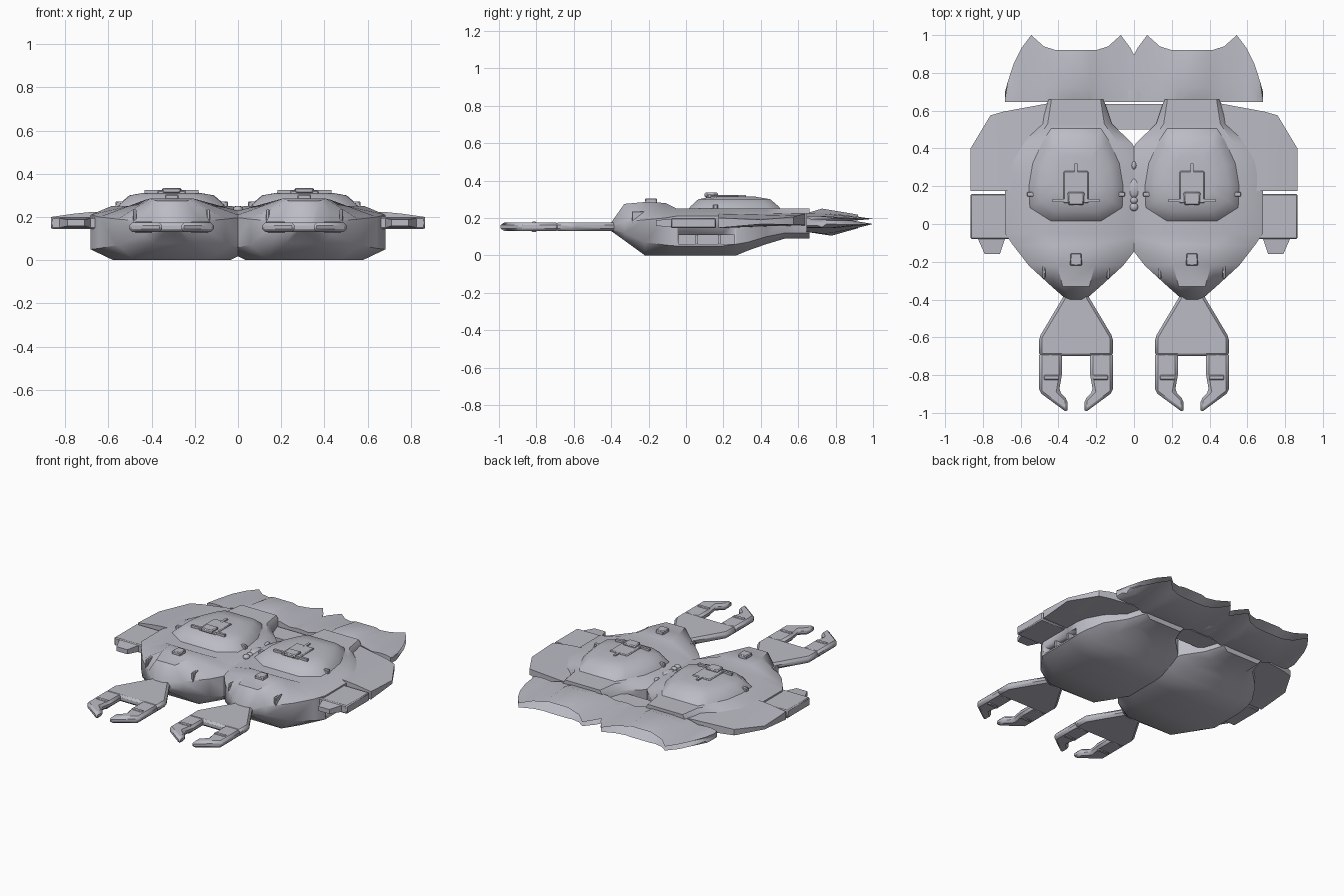
import bpy
import bmesh
from math import radians
from mathutils import Matrix

CX = .307  # centreline of one hull; everything is mirrored across x = 0

if "Cube" in bpy.data.objects:
    bpy.data.objects.remove(bpy.data.objects["Cube"])

hull_grey = bpy.data.materials.new("hull_grey")
hull_grey.use_nodes = True
colour = (.5, .5, .56, 1)
hull_grey.diffuse_color = colour
hull_grey.node_tree.nodes["Principled BSDF"].inputs["Base Color"].default_value = colour


def finish(name, bm, angle=35, bevel=0, cutter=None, mirror=True):
    """Turn a bmesh into a smooth-shaded, mirrored object."""
    bmesh.ops.recalc_face_normals(bm, faces=bm.faces)
    mesh = bpy.data.meshes.new(name)
    bm.to_mesh(mesh)
    bm.free()
    mesh.materials.append(hull_grey)
    obj = bpy.data.objects.new(name, mesh)
    bpy.context.collection.objects.link(obj)
    bpy.ops.object.select_all(action='DESELECT')
    obj.select_set(True)
    bpy.context.view_layer.objects.active = obj
    bpy.ops.object.shade_smooth_by_angle(angle=radians(angle))
    if cutter:
        mod = obj.modifiers.new("cut", 'BOOLEAN')
        mod.operation = 'DIFFERENCE'
        mod.solver = 'EXACT'
        mod.object = cutter
    if bevel:
        mod = obj.modifiers.new("bevel", 'BEVEL')
        mod.width = bevel
        mod.segments = 1
    if mirror:
        mod = obj.modifiers.new("mirror", 'MIRROR')
        mod.use_mirror_merge = False
    return obj


def loft(name, rings, **options):
    """Skin a series of equal-length closed rings and cap the ends."""
    bm = bmesh.new()
    loops = [[bm.verts.new(p) for p in ring] for ring in rings]
    for a, b in zip(loops, loops[1:]):
        for i in range(len(a)):
            j = (i + 1) % len(a)
            bm.faces.new((a[i], a[j], b[j], b[i]))
    bm.faces.new(loops[0])
    bm.faces.new(loops[-1])
    return finish(name, bm, **options)


def section(y, half):
    """Symmetric cross-section at y from (offset, height) pairs."""
    right = [(CX + d, y, z) for d, z in half]
    left = [(CX - d, y, z) for d, z in reversed(half)]
    return right + left


def prism(name, outline, low, high, **options):
    """Upright prism, symmetric about the hull centreline."""
    pts = [(CX + d, y) for d, y in outline]
    pts += [(CX - d, y) for d, y in reversed(outline)]
    return loft(name, [[(x, y, z) for x, y in pts] for z in (low, high)], **options)


def box(name, x, y, z, **options):
    bm = bmesh.new()
    bmesh.ops.create_cube(bm, size=1)
    size = [b - a for a, b in (x, y, z)]
    mid = [(a + b) / 2 for a, b in (x, y, z)]
    bm.transform(Matrix.Translation(mid) @ Matrix.Diagonal((*size, 1)))
    return finish(name, bm, **options)


# Recess cutter for the side bays
bay_cutter = box("bay_cutter", (.63, .8), (-.04, .26), (.06, .11), mirror=False)
bay_cutter.hide_render = True
bay_cutter.display_type = 'WIRE'

# Main hull: y, keel width, keel z, wall width, wall foot z, wall top z, deck width, deck z
stations = [
    (-.4, .03, .13, .05, .14, .16, .03, .175),
    (-.33, .08, .08, .13, .12, .18, .07, .275),
    (-.22, .17, 0, .25, .07, .19, .1, .285),
    (-.11, .24, 0, .335, .055, .2, .12, .28),
    (-.05, .27, 0, .375, .05, .21, .2, .25),
    (.19, .27, 0, .375, .05, .21, .28, .25),
    (.27, .26, 0, .37, .06, .21, .28, .25),
    (.33, .24, .025, .355, .07, .21, .27, .25),
    (.43, .2, .06, .295, .1, .21, .22, .25),
    (.53, .13, .09, .19, .12, .21, .15, .25),
    (.66, .12, .09, .147, .12, .22, .13, .25),
]
loft("hull", [section(y, [(kw, kz), (ww, wf), (ww, wt), (dw, dz)])
              for y, kw, kz, ww, wf, wt, dw, dz in stations],
     angle=40, cutter=bay_cutter)
for y in (.05, .17):
    box("bay_divider", (.63, .675), (y, y + .015), (.06, .11))

# Upper dome: one plan outline shrinking towards its top
dome_plan = [(.13, .02), (.24, .09), (.245, .2), (.225, .32), (.17, .44), (.13, .5)]
rings = []
for scale, z in ((1.05, .24), (.98, .262), (.8, .3), (.45, .315)):
    half = [(d * scale, .25 + (y - .25) * scale) for d, y in dome_plan]
    rings.append([(CX + d, y, z) for d, y in half]
                 + [(CX - d, y, z) for d, y in reversed(half)])
loft("dome", rings, angle=45)

# Fittings on dome and nose
prism("turret_base", [(.065, .11), (.065, .28)], .3, .322, bevel=.005)
prism("turret_cap", [(.04, .1), (.045, .17)], .31, .335, bevel=.006)
prism("turret_crossbar", [(.125, .117), (.125, .133)], .308, .324)
prism("turret_barrel", [(.008, .26), (.008, .32)], .31, .323)
prism("nose_hatch", [(.032, -.22), (.028, -.155)], .27, .305, bevel=.005)
for side in (-1, 1):
    x = CX + side * .235
    box("dome_bracket", (x - .025, x + .025), (.145, .17), (.23, .272), bevel=.004)
    x = CX + side * .17
    box("nose_fin", (x - .008, x + .008), (-.29, -.22), (.17, .235), bevel=.004)

# Rear wings: x, front y, back y, bottom z, top z
wing = [(.42, .18, .645, .14, .235), (.69, .175, .595, .145, .222),
        (.76, .175, .575, .145, .215), (.865, .175, .4, .147, .2)]
loft("rear_wing", [[(x, f, lo), (x, b, lo + .02), (x, b, hi - .01), (x, f, hi)]
                   for x, f, b, lo, hi in wing])

# Front side pods with a nozzle at the front
box("side_pod", (.64, .865), (-.08, .16), (.145, .2), bevel=.006)
loft("pod_nozzle", [[(a, y, lo), (b, y, lo), (b, y, hi), (a, y, hi)]
                    for y, a, b, lo, hi in ((-.07, .68, .83, .15, .195),
                                            (-.16, .71, .79, .158, .188))])

# Plate tying the two hulls together at the stern
box("stern_bridge", (-.01, .2), (.5, .635), (.15, .19))

# Engine housings: offset, back y, bottom z, top z
engine = [(0, .92, .105, .25), (.075, .92, .105, .25), (.105, .92, .11, .23),
          (.17, .94, .12, .222), (.237, 1, .15, .205), (.29, .93, .145, .21),
          (.33, .85, .145, .21), (.362, .75, .15, .205), (.375, .67, .16, .2)]
front = .645


def engine_ring(d, back, lo, hi):
    crest = front + (back - front) * .3
    hollow = front + (back - front) * .7
    mid = .185
    return [(CX + d, front, max(lo, .125)), (CX + d, front, min(hi, .225)),
            (CX + d, crest, hi), (CX + d, back, mid + (hi - mid) * .5),
            (CX + d, hollow, mid), (CX + d, back, mid + (lo - mid) * .5),
            (CX + d, crest + .05, lo)]


loft("engine_housing",
     [engine_ring(-d, *rest) for d, *rest in reversed(engine[1:])]
     + [engine_ring(*row) for row in engine], angle=40)

# Grabber claws: arm block plus two fingers
prism("claw_arm", [(.06, -.34), (.07, -.39), (.195, -.6), (.195, -.7)],
      .13, .175, bevel=.014)
for side in (-1, 1):
    finger = [(.195, -.68), (.195, -.89), (.045, -1), (.045, -.93),
              (.09, -.885), (.075, -.8), (.075, -.68)]
    loft("claw_finger", [[(CX + side * d, y, z) for d, y in finger]
                         for z in (.13, .175)], bevel=.014)
    x = CX + side * .13
    box("claw_joint", (x - .04, x + .04), (-.825, -.8), (.125, .18), bevel=.004)

# Row of small fittings along the centre seam: y, width, length
for y, w, l in ((.31, .013, .022), (.19, .034, .052), (.125, .02, .018), (.09, .022, .022)):
    bm = bmesh.new()
    bmesh.ops.create_uvsphere(bm, u_segments=16, v_segments=8, radius=1)
    bm.transform(Matrix.Translation((0, y, .235)) @ Matrix.Diagonal((w, l, .016, 1)))
    finish("seam_fitting", bm, mirror=False)
